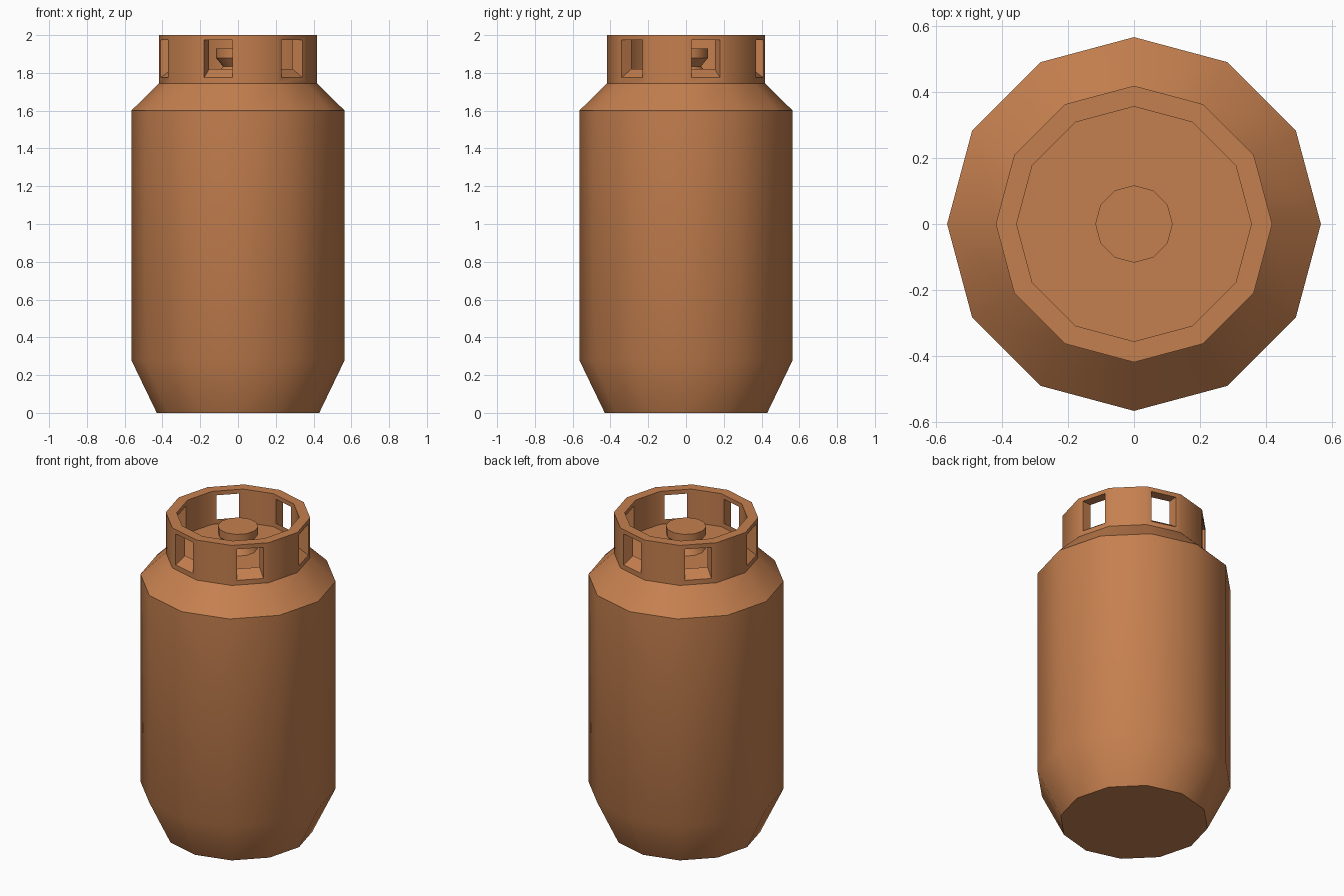
import bpy, bmesh, math
from mathutils import Vector

if "Cube" in bpy.data.objects:
    bpy.data.objects.remove(bpy.data.objects["Cube"])

SIDES = 12

copper = bpy.data.materials.new("copper_orange")
copper.diffuse_color = (0.56, 0.215, 0.078, 1)
copper.use_nodes = True
copper.node_tree.nodes["Principled BSDF"].inputs["Base Color"].default_value = copper.diffuse_color


def ring(bm, radius, z):
    return [bm.verts.new((radius * math.cos(math.tau * i / SIDES),
                          radius * math.sin(math.tau * i / SIDES), z))
            for i in range(SIDES)]


def lathe(bm, profile):
    """Closed 12-sided solid; returns the side faces, one list per band."""
    rings = [ring(bm, r, z) for r, z in profile]
    bands = []
    for a, b in zip(rings, rings[1:]):
        bands.append([bm.faces.new((a[i], a[(i + 1) % SIDES], b[(i + 1) % SIDES], b[i]))
                      for i in range(SIDES)])
    bm.faces.new(rings[0][::-1])
    bm.faces.new(rings[-1])
    return bands


def frame(bm, face, z_low, z_high, margin=0.14):
    """Replace a wall face with a frame around a window; returns the window corners."""
    corners = list(face.verts)
    start, end = corners[0].co, corners[1].co
    if math.atan2(start.cross(end).z, start.dot(end)) < 0:
        start, end = end, start
    hole = []
    for v in corners:
        at_start = (v.co.xy - start.xy).length < 1e-5
        p = start.lerp(end, margin if at_start else 1 - margin)
        low = v.co.z < 1.9
        hole.append(bm.verts.new(Vector((p.x, p.y, z_low if low else z_high))))
    bm.faces.remove(face)
    for k in range(4):
        n = (k + 1) % 4
        bm.faces.new((corners[k], corners[n], hole[n], hole[k]))
    return hole


def finish(bm, name):
    bmesh.ops.recalc_face_normals(bm, faces=bm.faces[:])
    mesh = bpy.data.meshes.new(name)
    bm.to_mesh(mesh)
    bm.free()
    mesh.materials.append(copper)
    obj = bpy.data.objects.new(name, mesh)
    bpy.context.collection.objects.link(obj)
    bpy.ops.object.select_all(action='DESELECT')
    obj.select_set(True)
    bpy.context.view_layer.objects.active = obj
    bpy.ops.object.shade_smooth_by_angle(angle=math.radians(35))
    return obj


# Tank: tapered foot, straight wall, shoulder, hollow collar and its floor
bm = bmesh.new()
bands = lathe(bm, [(0.43, 0), (0.565, 0.28), (0.565, 1.6), (0.418, 1.745),
                   (0.418, 2.0), (0.355, 2.0), (0.355, 1.79)])
outer_wall, inner_wall = bands[3], bands[5]

# Collar windows on every other side, with sills sloping outward
for i in range(0, SIDES, 2):
    outer = frame(bm, outer_wall[i], 1.775, 1.973)
    inner = frame(bm, inner_wall[i], 1.82, 1.973)
    # the inner wall runs downward, so its corners pair in flipped order
    inner = [inner[3], inner[2], inner[1], inner[0]]
    for k in range(4):
        n = (k + 1) % 4
        bm.faces.new((outer[k], outer[n], inner[n], inner[k]))
finish(bm, "tank_with_collar")

# Valve: flared base, narrow neck and flat knob
bm = bmesh.new()
lathe(bm, [(0.117, 1.785), (0.08, 1.835), (0.117, 1.88), (0.117, 1.93)])
finish(bm, "valve_knob")
